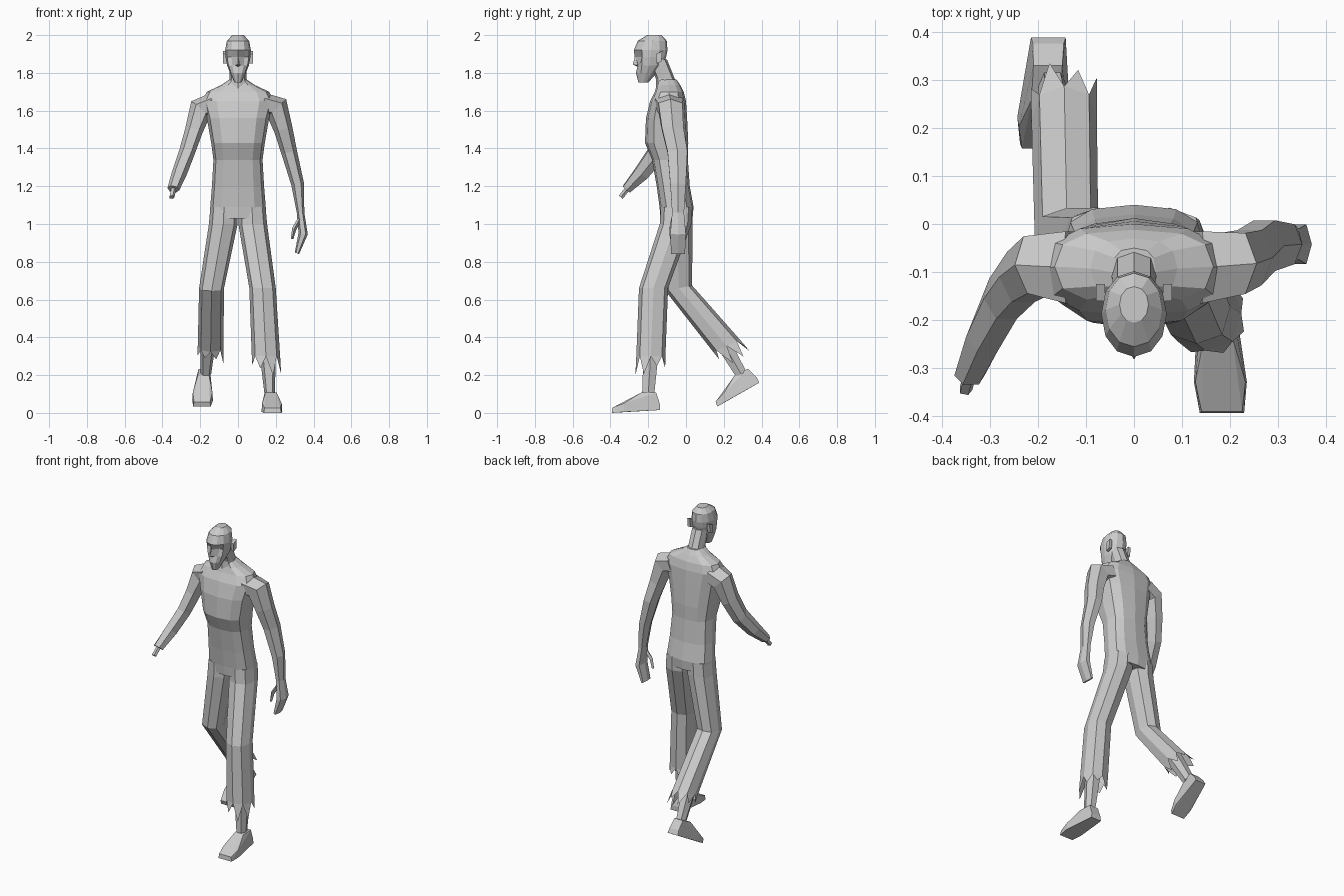
import bpy, bmesh, math, random
from mathutils import Vector, Euler, Matrix

random.seed(4)


def finish(bm, name):
    bmesh.ops.recalc_face_normals(bm, faces=bm.faces)
    me = bpy.data.meshes.new(name)
    bm.to_mesh(me)
    bm.free()
    ob = bpy.data.objects.new(name, me)
    bpy.context.collection.objects.link(ob)
    return ob


def tube(name, stations, n=8, e=0.8, rag=0.0, dents=()):
    """Skin rings (x, y, z, rx, ry, tilt, roll); rag adds torn points at the open end."""
    bm = bmesh.new()
    rings = []
    for s in stations:
        x, y, z, rx, ry, tilt, roll = (tuple(s) + (0, 0))[:7]
        rot = Euler((tilt, -roll, 0)).to_matrix()
        ring = []
        for i in range(n):
            a = 2 * math.pi * i / n
            c, d = math.cos(a), math.sin(a)
            p = Vector((math.copysign(abs(c) ** e, c) * rx,
                        math.copysign(abs(d) ** e, d) * ry, 0))
            ring.append(bm.verts.new(Vector((x, y, z)) + rot @ p))
        rings.append(ring)
    for r, i, off in dents:
        rings[r][i].co += Vector(off)
    for a, b in zip(rings, rings[1:]):
        for i in range(n):
            j = (i + 1) % n
            bm.faces.new((a[i], a[j], b[j], b[i]))
    bm.faces.new(rings[0])
    if rag:
        end = Vector(stations[-1][:3])
        down = (end - Vector(stations[-2][:3])).normalized()
        r = rings[-1]
        for i in range(n):
            a, b = r[i], r[(i + 1) % n]
            mid = (a.co + b.co) / 2
            tip = mid + down * rag * random.uniform(0.4, 1.2) + (mid - end) * 0.15
            bm.faces.new((a, b, bm.verts.new(tip)))
    else:
        bm.faces.new(rings[-1])
    return finish(bm, name)


def spans(rows):
    """Turn (z, y front, y back, half width) rows into stations."""
    return [(0, (f + b) / 2, z, w, (b - f) / 2) for z, f, b, w in rows]


def hull(name, pts):
    bm = bmesh.new()
    for p in pts:
        bm.verts.new(p)
    bmesh.ops.convex_hull(bm, input=bm.verts)
    return finish(bm, name)


# Torso, from hips up to the slope of the shoulders
tube("torso", spans([
    (1.03, -.135, .035, .148), (1.09, -.14, .04, .147), (1.2, -.155, .02, .138),
    (1.34, -.18, .01, .13), (1.43, -.217, .012, .142), (1.56, -.212, .006, .165),
    (1.65, -.19, 0, .19), (1.70, -.165, -.012, .165), (1.735, -.155, -.03, .09),
    (1.765, -.15, -.05, .045)]), n=12, e=.75)

# Neck
tube("neck", [(0, -.1, 1.70, .06, .06), (0, -.11, 1.77, .045, .05),
              (0, -.15, 1.87, .045, .05)], n=8)

# Head with sunken eye sockets and cheeks
tube("head", spans([
    (1.748, -.252, -.20, .018), (1.80, -.265, -.155, .042), (1.84, -.27, -.12, .058),
    (1.885, -.272, -.105, .066), (1.92, -.276, -.098, .068), (1.97, -.255, -.102, .059),
    (2.0, -.205, -.13, .03)]), n=12, e=.95,
    dents=[(3, 8, (0, .03, 0)), (3, 10, (0, .03, 0)), (2, 8, (0, .012, 0)),
           (2, 10, (0, .012, 0)), (2, 9, (0, .015, 0))])

# Nose
hull("nose", [(0, -.268, 1.895), (-.014, -.255, 1.84), (.014, -.255, 1.84),
              (0, -.282, 1.845), (0, -.25, 1.83)])

# Ears
for s, side in ((-1, "right"), (1, "left")):
    hull("ear_" + side, [(s * x, y, z) for x in (.06, .079)
                         for y, z in ((-.16, 1.90), (-.155, 1.85), (-.13, 1.86), (-.125, 1.915))])

# Hanging arm and hand
tube("left_arm", [
    (.13, -.09, 1.635, .06, .085, 0, 1.2), (.205, -.082, 1.615, .068, .072, 0, .75),
    (.24, -.07, 1.50, .05, .065, 0, .3), (.271, -.045, 1.38, .042, .06, 0, .2),
    (.316, -.042, 1.21, .034, .047, 0, .15), (.331, -.042, 1.06, .02, .036),
    (.345, -.042, .95, .025, .047, 0, -.2), (.312, -.042, .845, .012, .042, 0, -.4)],
    n=6, e=.9)
tube("left_thumb", [(.328, -.062, 1.03, .012, .016), (.298, -.075, .975, .012, .014, 0, -.5),
                    (.286, -.075, .92, .007, .01)], n=4)

# Reaching arm ending in a stump with bone
tube("right_arm", [
    (-.13, -.09, 1.635, .06, .085, 0, -1.2), (-.2, -.085, 1.605, .065, .068, -.1, -.75),
    (-.235, -.11, 1.49, .047, .062, -.3, -.3), (-.272, -.155, 1.375, .042, .055, -.5, -.3),
    (-.31, -.235, 1.27, .04, .045, -.7, -.2), (-.342, -.315, 1.185, .032, .027, -.7, -.2)],
    n=6, e=.9)
tube("stump_bone", [(-.338, -.3, 1.20, .014, .014, -.7), (-.35, -.345, 1.142, .014, .014, -.7)], n=5)

# Torn trouser legs
tube("left_trouser_leg", [
    (.074, -.05, 1.09, .072, .084), (.078, -.055, 1.0, .076, .084),
    (.13, -.172, .66, .07, .077), (.148, -.186, .30, .075, .077)], rag=.09)
tube("right_trouser_leg", [
    (-.074, -.05, 1.09, .072, .084), (-.078, -.05, 1.0, .076, .084),
    (-.14, -.038, .66, .066, .072, .2), (-.145, .215, .355, .068, .078, .42)], rag=.09)

# Shins
tube("left_shin", [(.148, -.19, .40, .045, .05), (.16, -.19, .25, .038, .042),
                   (.168, -.2, .10, .028, .036)], n=6)
tube("right_shin", [(-.15, .165, .42, .045, .05, .45), (-.162, .22, .33, .038, .042, .45),
                    (-.17, .292, .205, .028, .034, .45)], n=6)

# Feet: one shape, flat in front and heel lifted behind
foot = [(.036, 0, 0), (.032, 0, .03), (.055, -.19, -.01), (.052, -.19, .035),
        (.046, -.255, -.015), (.042, -.252, .012), (.03, -.02, .092), (.03, -.1, .092)]
for name, s, heel, pitch in (("left_foot", 1, (.17, -.138, .015), 0),
                             ("right_foot", -1, (-.178, .388, .16), .46)):
    m = Matrix.Translation(heel) @ Matrix.Rotation(pitch, 4, 'X')
    hull(name, [m @ Vector((k * x - s * y * .05, y, z)) for x, y, z in foot for k in (-1, 1)])
